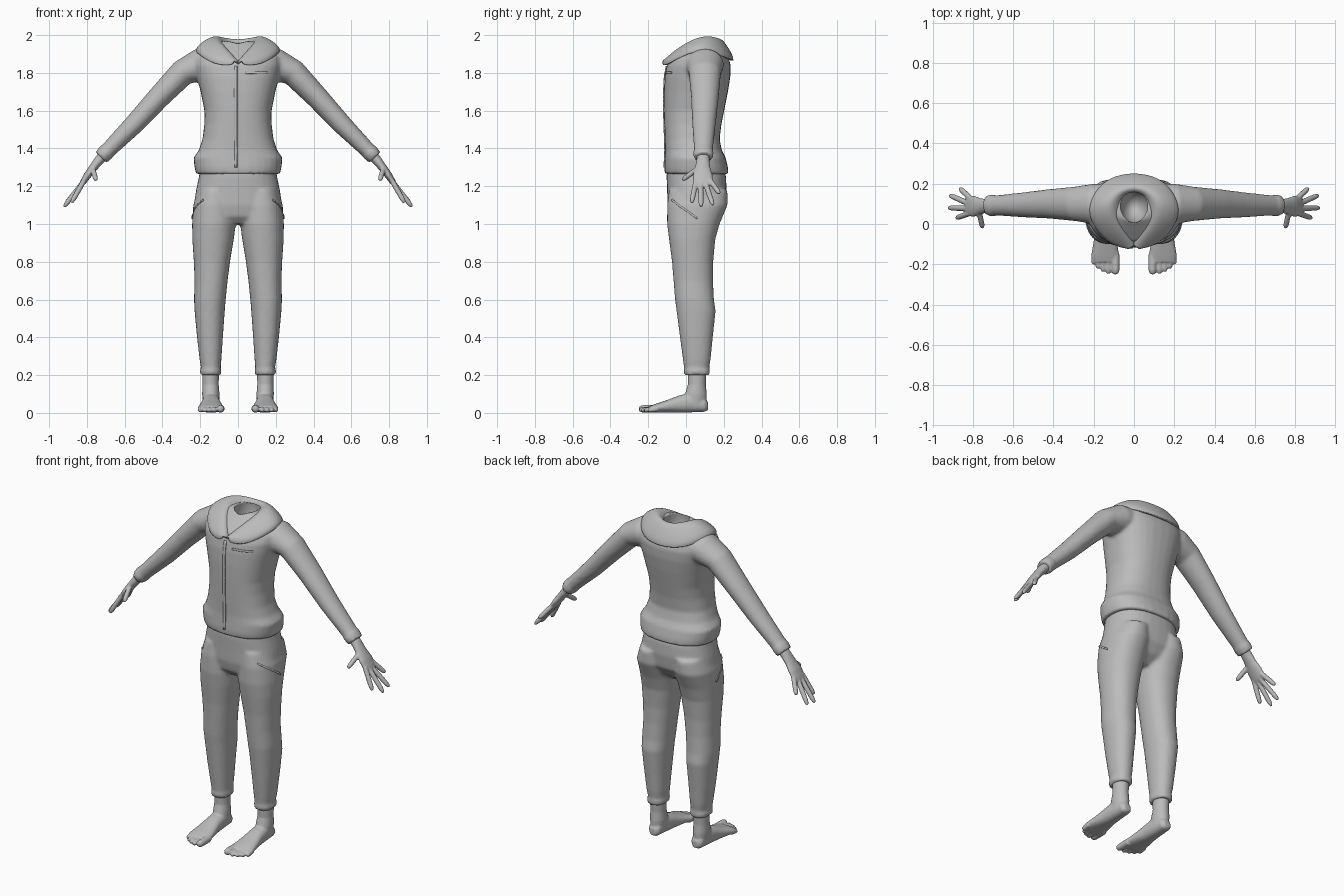
import bpy, bmesh, math
from mathutils import Vector

cube = bpy.data.objects.get("Cube")
if cube:
    bpy.data.objects.remove(cube, do_unlink=True)

grey = bpy.data.materials.new("plain grey")
grey.use_nodes = True
grey.diffuse_color = (.5, .5, .5, 1)
grey.node_tree.nodes["Principled BSDF"].inputs["Base Color"].default_value = (.5, .5, .5, 1)


def make_object(name, bm):
    bmesh.ops.recalc_face_normals(bm, faces=bm.faces)
    mesh = bpy.data.meshes.new(name)
    bm.to_mesh(mesh)
    bm.free()
    for face in mesh.polygons:
        face.use_smooth = True
    mesh.materials.append(grey)
    obj = bpy.data.objects.new(name, mesh)
    bpy.context.scene.collection.objects.link(obj)
    return obj


def modifier(obj, kind, **settings):
    mod = obj.modifiers.new(kind.title(), kind)
    for key, value in settings.items():
        setattr(mod, key, value)


def blend(obj, voxel, passes):
    """Fuse overlapping volumes into one soft surface."""
    modifier(obj, 'REMESH', mode='VOXEL', voxel_size=voxel, use_smooth_shade=True)
    modifier(obj, 'SMOOTH', factor=.5, iterations=passes)


def loft(bm, rows, axis=None, ref=(0, 1, 0), power=2.0, sides=32):
    """Closed skin over rows of (x, y, z, radius along ref, radius across)."""
    centres = [Vector(r[:3]) for r in rows]
    rings = []
    for i, row in enumerate(rows):
        tangent = Vector(axis) if axis else centres[min(i + 1, len(rows) - 1)] - centres[max(i - 1, 0)]
        tangent.normalize()
        u = Vector(ref)
        u = (u - tangent * u.dot(tangent)).normalized()
        w = tangent.cross(u)
        ring = []
        for k in range(sides):
            a = math.tau * k / sides
            c, s = math.cos(a), math.sin(a)
            c = math.copysign(abs(c) ** (2 / power), c)
            s = math.copysign(abs(s) ** (2 / power), s)
            ring.append(bm.verts.new(centres[i] + u * c * row[3] + w * s * row[4]))
        rings.append(ring)
    for a, b in zip(rings, rings[1:]):
        for k in range(sides):
            n = (k + 1) % sides
            bm.faces.new((a[k], a[n], b[n], b[k]))
    bm.faces.new(rings[0])
    bm.faces.new(rings[-1])


def upright(bm, rows, side=1, power=2.4):
    """Vertical loft from rows of (height, x low, x high, y front, y back)."""
    loft(bm, [(side * (a + b) / 2, (f + k) / 2, z, (k - f) / 2, (b - a) / 2)
              for z, a, b, f, k in rows], axis=(0, 0, 1), power=power)


def digit(bm, start, end, r, ref):
    """Round-ended finger or toe."""
    a, b = Vector(start), Vector(end)
    loft(bm, [(*a.lerp(b, t), r * s, r * s) for t, s in
              ((0, 1), (.5, 1), (.82, .95), (.95, .7), (1, .35))], ref=ref, sides=12)


# Jacket body and sleeves
bm = bmesh.new()
body = [(1.265, .222, -.112, .225), (1.3, .23, -.115, .222), (1.35, .236, -.112, .21),
        (1.39, .208, -.11, .19), (1.45, .188, -.112, .178), (1.53, .178, -.115, .188),
        (1.6, .178, -.117, .202), (1.7, .198, -.117, .222), (1.78, .218, -.113, .235),
        (1.84, .232, -.102, .237), (1.88, .23, -.08, .225), (1.92, .195, -.035, .21),
        (1.95, .14, 0, .195), (1.968, .1, .02, .18)]
upright(bm, [(z, -h, h, f, b) for z, h, f, b in body])
sleeve = [(.08, .1, 1.865, .09, .065), (.2, .1, 1.842, .1, .088), (.295, .1, 1.8, .085, .07),
          (.42, .1, 1.67, .073, .06), (.548, .095, 1.53, .062, .053), (.65, .093, 1.428, .053, .045),
          (.688, .092, 1.39, .05, .042), (.7, .092, 1.378, .055, .045), (.725, .092, 1.352, .051, .041)]
for side in (1, -1):
    loft(bm, [(side * x, *rest) for x, *rest in sleeve])
jacket = make_object("jacket", bm)
blend(jacket, .01, 4)

# Hollow neck opening
bm = bmesh.new()
bmesh.ops.create_uvsphere(bm, u_segments=32, v_segments=16, radius=1)
for v in bm.verts:
    v.co = (v.co.x * .07, .09 + v.co.y * .083, 1.93 + v.co.z * .14)
cutter = make_object("neck_cutter", bm)
cutter.hide_render = True
cutter.hide_viewport = True
modifier(jacket, 'BOOLEAN', operation='DIFFERENCE', object=cutter, solver='EXACT')

# Wide folded collar, from the back to the front point: inner, crest and outer line
stations = [((0, .17, 1.955), (0, .19, 1.982), (0, .255, 1.885)),
            ((.06, .15, 1.96), (.085, .165, 2), (.15, .22, 1.9)),
            ((.083, .09, 1.96), (.135, .1, 2.012), (.228, .1, 1.95)),
            ((.07, .02, 1.925), (.1, .01, 1.975), (.21, 0, 1.925)),
            ((.035, -.05, 1.89), (.06, -.055, 1.925), (.12, -.1, 1.865)),
            ((0, -.1, 1.852), (.008, -.112, 1.862), (.025, -.118, 1.865))]
bm = bmesh.new()
lines = []
for inner, crest, outer in stations:
    edge = Vector(outer) + Vector((-.004 if outer[0] else 0, 0, -.025))
    lines.append([bm.verts.new(p) for p in (inner, crest, outer, edge)])
for a, b in zip(lines, lines[1:]):
    for k in range(3):
        bm.faces.new((a[k], a[k + 1], b[k + 1], b[k]))
collar = make_object("collar", bm)
modifier(collar, 'MIRROR')
modifier(collar, 'SUBSURF', levels=3, render_levels=3)
modifier(collar, 'SOLIDIFY', thickness=.014, offset=0)

# Trousers: hips and two legs
bm = bmesh.new()
hips = [(1.3, .2, -.1, .2), (1.25, .207, -.103, .212), (1.18, .222, -.1, .215),
        (1.1, .234, -.098, .205), (1.04, .22, -.085, .165), (1, .14, -.05, .11)]
upright(bm, [(z, -h, h, f, b) for z, h, f, b in hips])
leg = [(1.18, .02, .21, -.09, .22), (1.1, .01, .237, -.1, .22), (1, .012, .243, -.1, .178),
       (.92, .022, .242, -.09, .155), (.8, .042, .234, -.074, .144), (.7, .055, .23, -.066, .143),
       (.6, .065, .233, -.058, .148), (.54, .07, .23, -.05, .157), (.4, .08, .217, -.032, .142),
       (.28, .088, .203, -.016, .13), (.235, .092, .195, -.01, .122), (.225, .087, .202, -.014, .128),
       (.2, .09, .199, -.01, .125)]
for side in (1, -1):
    upright(bm, leg, side, 2.2)
trousers = make_object("trousers", bm)
blend(trousers, .01, 4)

# Hands with spread fingers
bm = bmesh.new()
loft(bm, [(.7, .092, 1.375, .034, .028), (.735, .09, 1.338, .034, .026), (.765, .088, 1.3, .04, .022),
          (.795, .088, 1.26, .052, .02), (.82, .09, 1.222, .052, .016), (.83, .09, 1.208, .046, .012)])
for start, end in (((.818, .052, 1.225), (.882, .03, 1.112)), ((.825, .077, 1.215), (.922, .08, 1.09)),
                   ((.823, .103, 1.215), (.917, .143, 1.1)), ((.81, .125, 1.235), (.866, .178, 1.16)),
                   ((.77, .065, 1.295), (.752, -.02, 1.232))):
    digit(bm, start, end, .014, (0, 1, 0))
hands = make_object("hands", bm)
blend(hands, .005, 2)
modifier(hands, 'MIRROR', use_mirror_merge=False)

# Bare feet, ankles and toes
bm = bmesh.new()
upright(bm, [(.26, .1, .19, .008, .11), (.15, .102, .188, .01, .105), (.1, .098, .19, -.005, .11),
             (.05, .1, .186, -.02, .11)], power=2)
loft(bm, [(.143, .117, .035, .02, .02), (.143, .1, .042, .036, .036), (.143, .03, .056, .053, .045),
          (.143, -.04, .046, .045, .05), (.143, -.1, .035, .033, .06), (.143, -.16, .025, .023, .07),
          (.14, -.19, .02, .017, .068)], axis=(0, 1, 0), ref=(0, 0, 1), power=2.3)
for x, tip, r in ((.092, -.25, .021), (.127, -.248, .015), (.154, -.238, .014),
                  (.178, -.222, .014), (.199, -.2, .014)):
    digit(bm, (x, -.15, .022), (x, tip, r), r, (0, 0, 1))
feet = make_object("feet", bm)
blend(feet, .005, 3)
modifier(feet, 'MIRROR', use_mirror_merge=False)


def trim(name, start, end, across, target):
    """Narrow strip of cloth hugging the garment below it."""
    a, b, w = Vector(start), Vector(end), Vector(across)
    bm = bmesh.new()
    pairs = []
    for i in range(25):
        p = a.lerp(b, i / 24)
        pairs.append((bm.verts.new(p - w), bm.verts.new(p + w)))
    for p, q in zip(pairs, pairs[1:]):
        bm.faces.new((p[0], p[1], q[1], q[0]))
    strip = make_object(name, bm)
    modifier(strip, 'SHRINKWRAP', target=target, offset=.002)
    modifier(strip, 'SOLIDIFY', thickness=.006, offset=0)


# Button placket, chest pocket and hip pocket seams
trim("button_placket", (-.012, -.13, 1.3), (-.012, -.12, 1.84), (.008, 0, 0), jacket)
trim("chest_pocket", (.04, -.13, 1.803), (.17, -.1, 1.803), (0, 0, .005), jacket)
for side, label in ((1, "left"), (-1, "right")):
    trim(label + "_hip_pocket", (side * .19, -.08, 1.13), (side * .25, .06, 1.03), (0, .002, .004), trousers)
